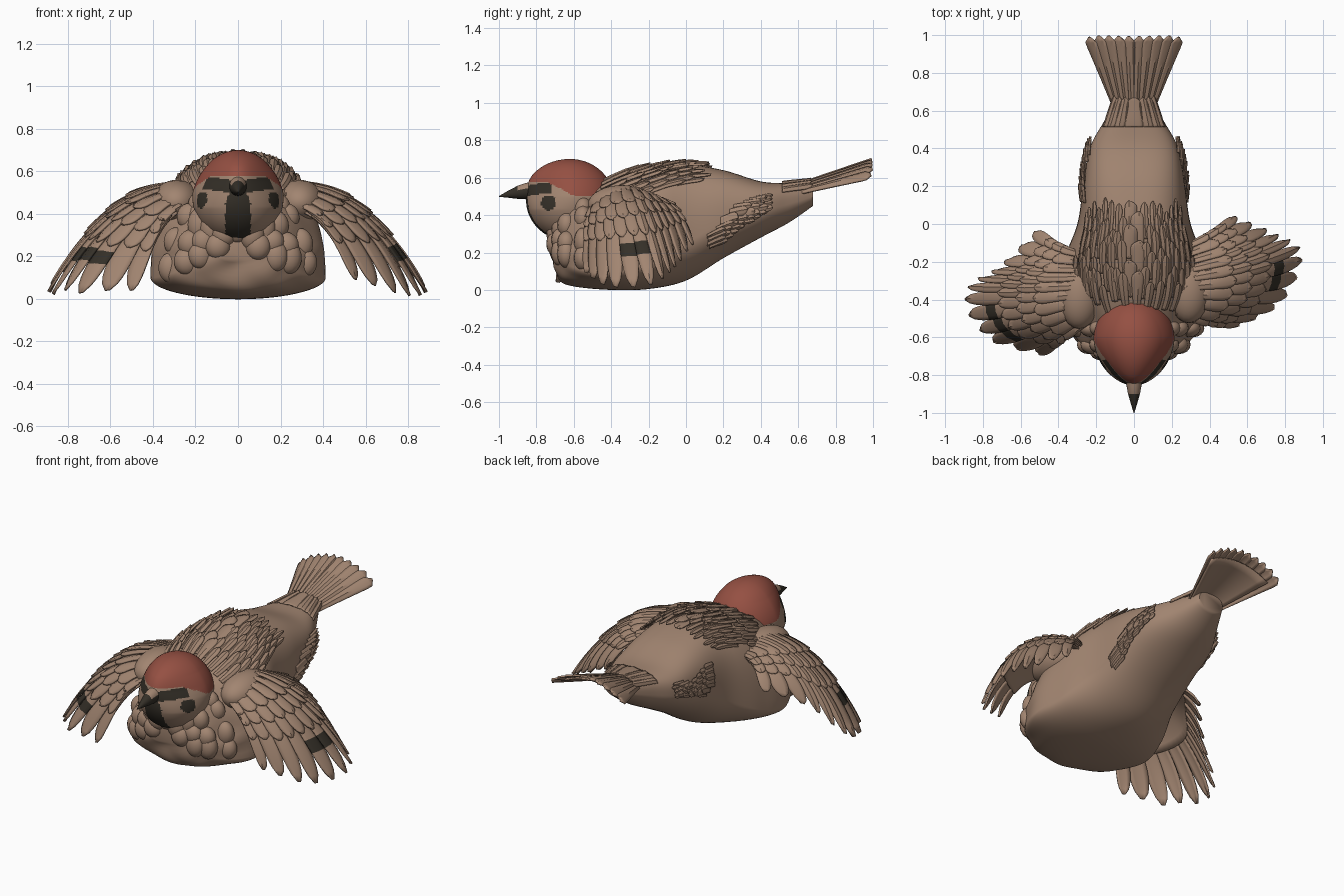
import bpy, bmesh, math, random
from mathutils import Vector, Matrix

random.seed(4)
cube = bpy.data.objects.get("Cube")
if cube:
    bpy.data.objects.remove(cube)


def material(name, rgb):
    m = bpy.data.materials.new(name)
    m.use_nodes = True
    m.diffuse_color = (*rgb, 1)
    m.node_tree.nodes["Principled BSDF"].inputs["Base Color"].default_value = (*rgb, 1)
    return m


MATERIALS = [material("tan_plumage", (.36, .235, .165)),
             material("chestnut_cap", (.30, .08, .055)),
             material("dark_marking", (.035, .029, .021))]
TAN, CHESTNUT, DARK = range(3)


def finish(name, bm, thickness=0, angle=40):
    if not thickness:
        bmesh.ops.recalc_face_normals(bm, faces=bm.faces)
    mesh = bpy.data.meshes.new(name)
    bm.to_mesh(mesh)
    bm.free()
    for m in MATERIALS:
        mesh.materials.append(m)
    ob = bpy.data.objects.new(name, mesh)
    bpy.context.collection.objects.link(ob)
    bpy.ops.object.select_all(action='DESELECT')
    ob.select_set(True)
    bpy.context.view_layer.objects.active = ob
    bpy.ops.object.shade_smooth_by_angle(angle=math.radians(angle))
    if thickness:
        mod = ob.modifiers.new("thickness", 'SOLIDIFY')
        mod.thickness = thickness
        mod.offset = 0
        mod.material_offset = TAN - DARK  # plain undersides


def clamp(v):
    return max(0, min(1, v))


def spline(keys, t):
    """Smooth curve through evenly spaced keys."""
    last = len(keys) - 1
    x = clamp(t) * last
    i = min(int(x), last - 1)
    f = x - i
    a, b, c, d = [Vector(keys[max(0, min(last, j))]) for j in range(i - 1, i + 3)]
    return (b * 2 + (c - a) * f + (a * 2 - b * 5 + c * 4 - d) * f ** 2
            + (b * 3 - a - c * 3 + d) * f ** 3) / 2


def skin(bm, rows, closed=False):
    """Join rows of points with quads."""
    rows = [[bm.verts.new(p) for p in row] for row in rows]
    n = len(rows[0])
    faces = []
    for lower, upper in zip(rows, rows[1:]):
        for k in range(n if closed else n - 1):
            j = (k + 1) % n
            faces.append(bm.faces.new((lower[k], lower[j], upper[j], upper[k])))
    if closed:
        bm.faces.new(rows[0])
        bm.faces.new(rows[-1])
    return faces


def lifted(surf, u, t, height):
    h = .004
    normal = (surf(u + h, t) - surf(u - h, t)).cross(surf(u, t + h) - surf(u, t - h))
    return surf(u, t) + normal.normalized() * height


def feather(bm, surf, u, half, start, end, lift, rise=0, tilt=0, taper=.7, marked=False):
    """Rounded leaf with a raised shaft, lying on a surface."""
    rows, steps = [], 16
    for i in range(steps + 1):
        s = i / steps
        t = start + (end - start) * s
        round_tip = math.sqrt(max(.02, 1 - clamp((s - taper) / (1 - taper)) ** 2))
        w = half * (.75 + .25 * s) * round_tip
        rows.append([lifted(surf, u + k * w, t,
                            lift + rise * s + tilt * k + (.005 if k == 0 else 0))
                     for k in (-1, -.5, 0, .5, 1)])
    faces = skin(bm, rows)
    if marked:
        for index, f in enumerate(faces):
            if 10 <= index // 4 <= 11:
                f.material_index = DARK


def ball(bm, centre, radii, segments=16):
    mat = Matrix.Translation(centre) @ Matrix.Diagonal((*radii, 1))
    return bmesh.ops.create_uvsphere(bm, u_segments=segments, v_segments=segments * 3 // 4,
                                     radius=1, matrix=mat)["verts"]


# Body sections: y, bottom, top, half width, height of widest point
SECTIONS = [(-.72, .18, .34, .1, .25), (-.68, .06, .42, .21, .17), (-.6, .02, .51, .31, .12),
            (-.4, 0, .6, .41, .1), (-.2, .005, .65, .375, .14), (0, .05, .67, .3, .25),
            (.2, .17, .64, .27, .36), (.4, .28, .58, .235, .42), (.55, .36, .57, .155, .46),
            (.68, .45, .56, .085, .5)]


def body_point(u, t):
    """u runs over the back from the right side (0) to the left side (1)."""
    y, low, high, wide, mid = spline(SECTIONS, t)
    a = math.pi * (1 - u)
    c, s = math.cos(a), math.sin(a)
    power = 2 / (2 + .9 * clamp((y + .5) / .4)) if s > 0 else 1
    x = wide * math.copysign(abs(c) ** power, c)
    z = mid + (high - mid if s > 0 else mid - low) * math.copysign(abs(s) ** power, s)
    return Vector((x, y, z))


def lumpy_point(u, t):
    p = body_point(u, t)
    puff = clamp((-.35 - p.y) * 5) * clamp(p.z * 8) * .012
    fold = math.sin(p.x * 23 + 2 * math.sin(p.z * 15)) * math.cos(p.z * 19 + p.x * 6)
    return p + Vector((p.x, -.15, p.z - .25)).normalized() * puff * fold


bm = bmesh.new()
skin(bm, [[lumpy_point(2 * k / 96, i / 60) for k in range(96)] for i in range(61)], closed=True)
finish("body", bm, angle=60)

# Fluffy tufts covering the throat and breast
bm = bmesh.new()
for count, t, size in ((5, .02, .06), (9, .1, .058), (11, .17, .062), (11, .25, .06)):
    for i in range(count):
        u = .03 + .94 * i / (count - 1) + random.uniform(-.02, .02)
        p = body_point(u, t)
        inward = Vector((p.x, -.1, p.z - .25)).normalized() * .025
        ball(bm, p - inward, (size, size * .8, size * random.uniform(1, 1.4)))
finish("breast_tufts", bm, angle=60)

# Feathers lying on the back, flanks and rump
bm = bmesh.new()
for row in range(6):
    for i in range(14):
        u = .24 + .52 * (i + .5 * (row % 2)) / 13.5
        t = .31 + .042 * row + random.uniform(-.02, .02)
        feather(bm, body_point, u, .016, t, t + random.uniform(.08, .11), .003, .02)
for side in (0, 1):
    for i in range(8):
        for j in range(4):
            t = .62 + .02 * i + random.uniform(-.006, .006)
            u = .022 * i - .15 + .035 * j
            feather(bm, body_point, abs(side - u), .022, t, t + .05, .002, .022)
finish("back_feathers", bm, .006)

bm = bmesh.new()
for i in range(7):
    feather(bm, body_point, .2 + .1 * i, .065, .86, .98, .002, .028)
finish("rump_feathers", bm, .008)


# Fanned tail
def tail_point(u, t):
    k = 2 * u - 1
    return Vector((k * (.085 + .178 * t), .56 + .44 * t, .53 + .15 * t - k * k * (.03 + .05 * t)))


bm = bmesh.new()
skin(bm, [[tail_point(.06 + .88 * k / 12, .85 * i / 8) for k in range(13)] for i in range(9)])
for i in range(10):
    u = (i + .5) / 10
    feather(bm, tail_point, u, .066, 0, 1 - .02 * (i in (0, 9)),
            .004 + .016 * (1 - abs(2 * u - 1)), tilt=.004 if u < .5 else -.004, taper=.9)
finish("tail", bm, .01)


# Spread wings: arched surfaces carrying overlapping feather rows, rear (0) to front (1)
def build_wing(name, side, start_y, bends, tips, marks):
    def wing_point(u, t):
        root = Vector((.24, start_y - .33 * u, .42 + .09 * math.sin(math.pi * clamp(u))))
        return root * (1 - t) ** 2 + spline(bends, u) * 2 * t * (1 - t) + spline(tips, u) * t * t

    bm = bmesh.new()
    skin(bm, [[wing_point(.02 + .96 * k / 24, .64 * i / 12) for k in range(25)] for i in range(13)])
    for count, start, end, lift, taper in ((12, .3, 1, .006, .55), (13, .25, .7, .016, .7),
                                           (12, .18, .54, .025, .7), (10, .1, .4, .034, .7)):
        for i in range(count):
            u = .045 + .91 * i / (count - 1)
            feather(bm, wing_point, u, .6 / count, start, end - random.uniform(0, .02),
                    lift, .003, .006, taper, end == 1 and i in marks)
    ball(bm, (.29, start_y - .19, .455), (.11, .18, .1), 24)
    if side < 0:
        bmesh.ops.scale(bm, vec=(-1, 1, 1), verts=bm.verts)
        bmesh.ops.reverse_faces(bm, faces=bm.faces)
    finish(name, bm, .01)


build_wing("left_wing", 1, -.15,
           [(.44, -.02, .47), (.58, -.12, .5), (.62, -.26, .53), (.58, -.42, .49), (.42, -.54, .4)],
           [(.5, .04, .25), (.72, -.05, .13), (.88, -.15, .03), (.77, -.41, .01), (.52, -.54, .09)],
           (6, 7))
build_wing("right_wing", -1, -.18,
           [(.42, -.1, .51), (.56, -.22, .53), (.62, -.36, .52), (.57, -.52, .46), (.38, -.62, .37)],
           [(.49, -.02, .36), (.7, -.23, .23), (.88, -.36, .04), (.78, -.59, .02), (.46, -.69, .03)],
           (7, 8, 9))


# Head with cap, eye bands, ear spots and bib
def head_colour(p):
    x, y, z = abs(p.x), p.y, p.z
    if z > .575 - .07 * clamp((y + .74) / .14) + .05 * clamp((y + .5) / .08):
        return CHESTNUT
    bib = x < .04 + .02 * clamp((.5 - z) * 20) and z < .525 and y < -.7
    band = x > .025 and .505 < z - .15 * (x - .07) < .565 and y < -.72
    ear = math.hypot(y + .735, z - .465) < .04 and x > .1
    return DARK if bib or band or ear else TAN


bm = bmesh.new()
for v in ball(bm, (0, -.62, .48), (.215, .235, .22), 128):
    front = clamp((-.6 - v.co.y) / .25)
    v.co.x *= 1 - (.06 + .33 * clamp((v.co.z - .43) * 8)) * front ** 1.3
    v.co.x *= 1 - .08 * clamp((v.co.z - .5) * 8)
    v.co.y -= .02 * front * clamp((v.co.z - .5) * 8)
for f in bm.faces:
    f.material_index = head_colour(f.calc_center_median())
finish("head", bm, angle=60)

# Conical beak with a pale ridge at its base
bm = bmesh.new()
rows = []
for y, z, r in ((-.8, .53, .052), (-.86, .528, .043), (-.9, .522, .035), (-.95, .512, .019), (-1, .5, .002)):
    rows.append([(r * .9 * math.cos(a), y, z + r * math.sin(a))
                 for a in (math.tau * k / 20 for k in range(20))])
skin(bm, rows, closed=True)
for f in bm.faces:
    p = f.calc_center_median()
    f.material_index = TAN if p.y > -.9 and p.z > .54 else DARK
finish("beak", bm, angle=60)
